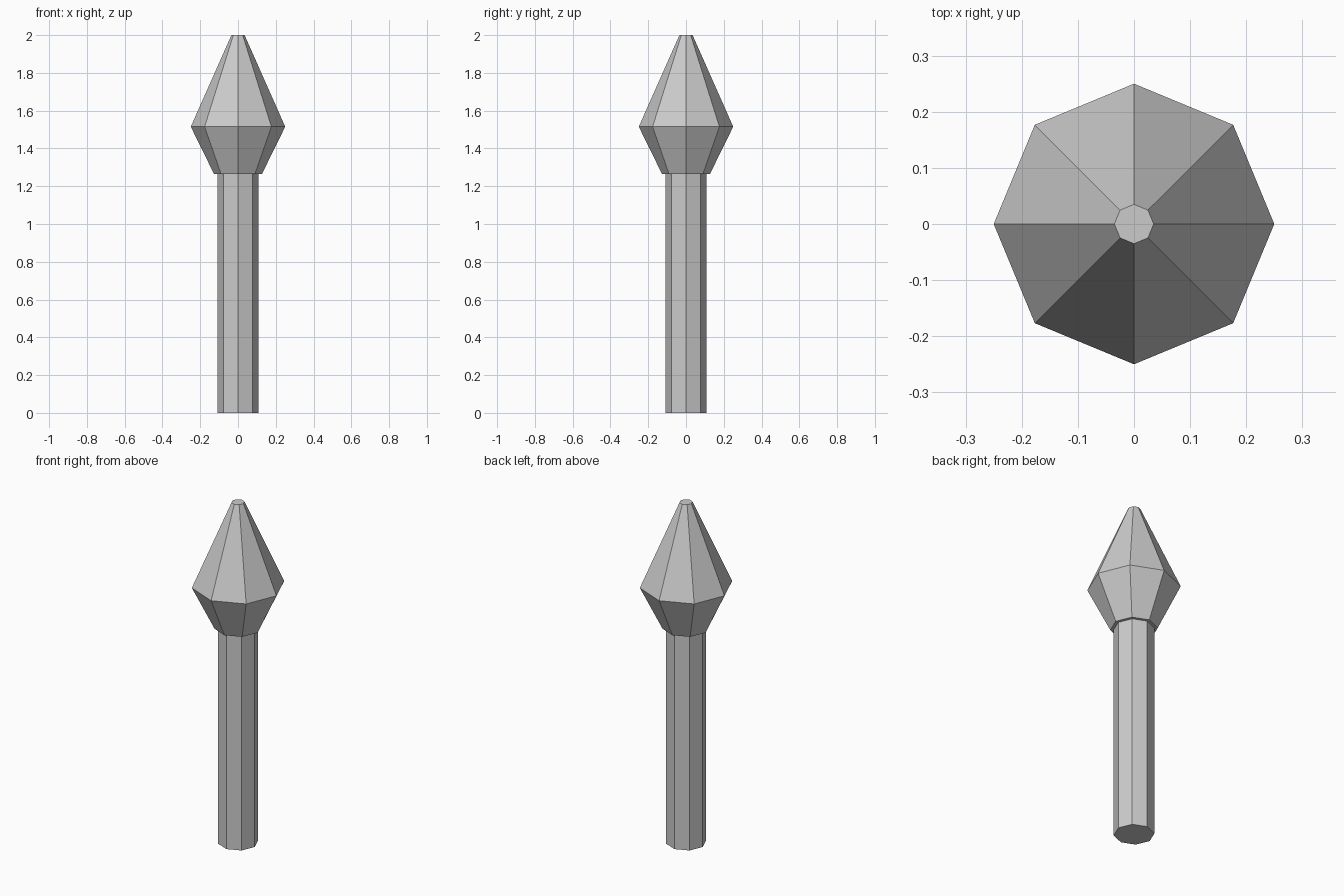
import bpy, bmesh, math

if "Cube" in bpy.data.objects:
    bpy.data.objects.remove(bpy.data.objects["Cube"])

SIDES = 8

grey = bpy.data.materials.new("plain_grey")
grey.diffuse_color = (0.6, 0.6, 0.6, 1.0)
grey.use_nodes = True
grey.node_tree.nodes["Principled BSDF"].inputs["Base Color"].default_value = grey.diffuse_color


def lathe(name, profile):
    """Flat-faced, capped octagonal solid from (radius, height) pairs."""
    bm = bmesh.new()
    rings = []
    for r, z in profile:
        rings.append([bm.verts.new((r * math.cos(2 * math.pi * i / SIDES),
                                    r * math.sin(2 * math.pi * i / SIDES), z))
                      for i in range(SIDES)])
    for low, high in zip(rings, rings[1:]):
        for i in range(SIDES):
            j = (i + 1) % SIDES
            bm.faces.new((low[i], low[j], high[j], high[i]))
    bm.faces.new(rings[0][::-1])
    bm.faces.new(rings[-1])
    mesh = bpy.data.meshes.new(name)
    bm.to_mesh(mesh)
    bm.free()
    mesh.materials.append(grey)
    obj = bpy.data.objects.new(name, mesh)
    bpy.context.collection.objects.link(obj)
    return obj


# Straight post
lathe("post", [(0.109, 0.0), (0.109, 1.265)])

# Pointed finial: flares out, then tapers to a small flat tip
lathe("pointed_finial", [(0.127, 1.265), (0.25, 1.515), (0.035, 2.0)])
